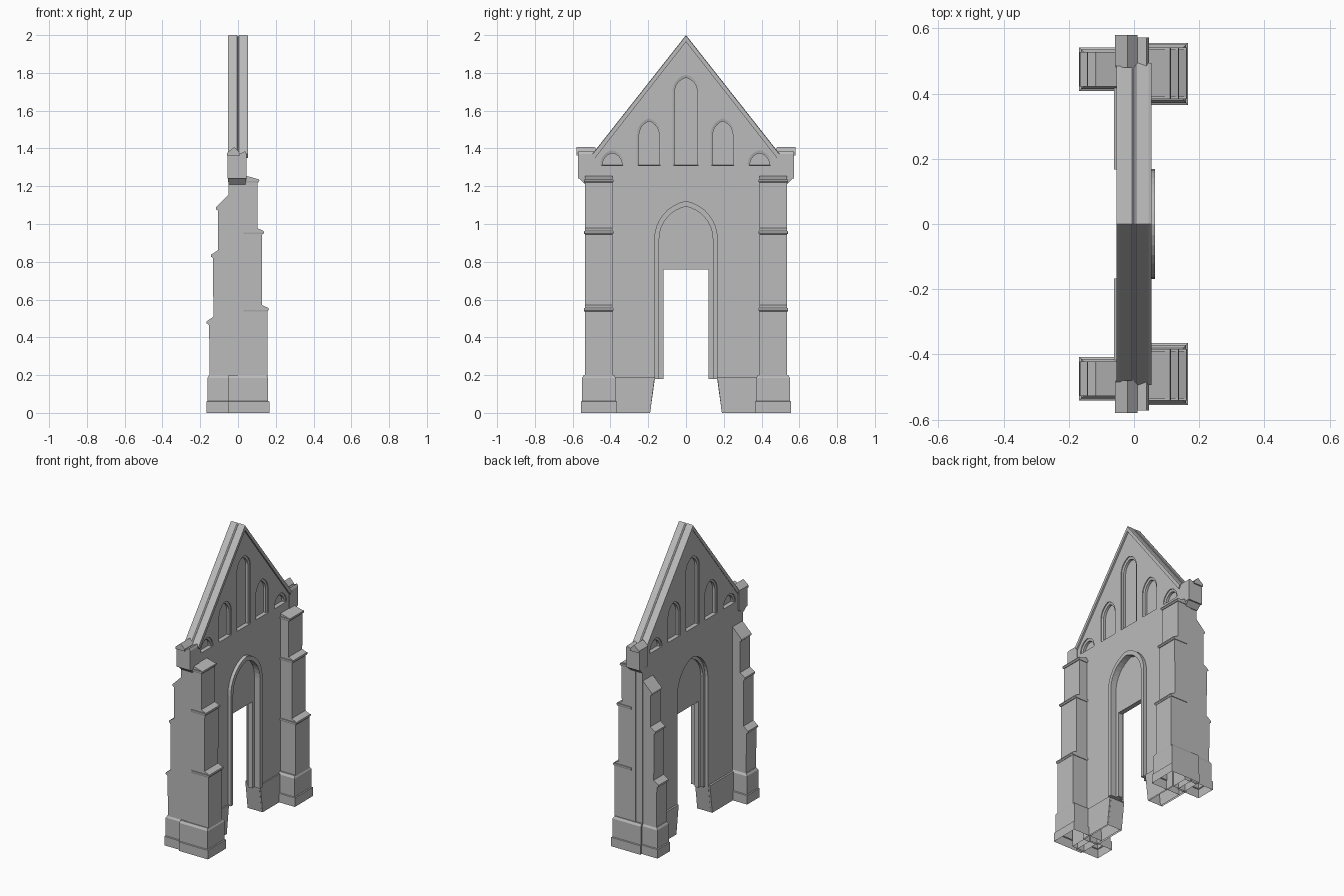
import bpy, bmesh
from math import acos, cos, sin

cube = bpy.data.objects.get("Cube")
if cube:
    bpy.data.objects.remove(cube, do_unlink=True)

stone = bpy.data.materials.new("grey stone")
stone.use_nodes = True
GREY = (0.5, 0.5, 0.5, 1)
stone.diffuse_color = GREY
bsdf = stone.node_tree.nodes["Principled BSDF"]
bsdf.inputs["Base Color"].default_value = GREY
bsdf.inputs["Roughness"].default_value = 0.8

WALL_BACK, WALL_FACE = -0.05, 0.042


def loft(name, sections, open_base=False):
    """Solid skinned through matching loops of 3D points."""
    bm = bmesh.new()
    loops = [[bm.verts.new(p) for p in s] for s in sections]
    n = len(loops[0])
    for a, b in zip(loops, loops[1:]):
        for i in range(n):
            j = (i + 1) % n
            bm.faces.new((a[i], a[j], b[j], b[i]))
    bm.faces.new(loops[0][::-1])
    bm.faces.new(loops[-1])
    bmesh.ops.recalc_face_normals(bm, faces=bm.faces)
    mesh = bpy.data.meshes.new(name)
    if open_base:
        remove_base(bm)
    bm.to_mesh(mesh)
    bm.free()
    mesh.materials.append(stone)
    obj = bpy.data.objects.new(name, mesh)
    bpy.context.collection.objects.link(obj)
    return obj


def remove_base(bm):
    under = [f for f in bm.faces if all(v.co.z < 0.001 for v in f.verts)]
    bmesh.ops.delete(bm, geom=under, context='FACES')


def along_x(pts, x):
    return [(x, y, z) for y, z in pts]


def along_y(pts, y):
    return [(x, y, z) for x, z in pts]


def rect(x0, x1, y0, y1, z):
    return [(x0, y0, z), (x1, y0, z), (x1, y1, z), (x0, y1, z)]


def arch(w, base, spring, apex, cy=0, steps=8):
    """Pointed arch outline in (y, z), from right foot to left foot."""
    h = apex - spring
    r = (w * w + h * h) / (2 * w)
    end = acos((r - w) / r)
    half = [(w - r + r * cos(end * i / steps), spring + r * sin(end * i / steps))
            for i in range(steps + 1)]
    pts = [(w, base)] + half + [(-y, z) for y, z in half[-2::-1]] + [(-w, base)]
    return [(cy + y, z) for y, z in pts]


def cut(target, cutters):
    for c in cutters:
        m = target.modifiers.new("cut", 'BOOLEAN')
        m.operation, m.solver, m.object = 'DIFFERENCE', 'EXACT', c
    bpy.context.view_layer.update()
    deps = bpy.context.evaluated_depsgraph_get()
    mesh = bpy.data.meshes.new_from_object(target.evaluated_get(deps))
    target.modifiers.clear()
    target.data = mesh
    for c in cutters:
        bpy.data.objects.remove(c, do_unlink=True)


# Gabled wall with the doorway in its outline
half = [(0.12, 0.76), (0.12, 0.18), (0.165, 0.18), (0.19, 0), (0.53, 0),
        (0.53, 1.36), (0.485, 1.365)]
outline = half + [(0, 1.975)] + [(-y, z) for y, z in half[::-1]]
wall = loft("gable_wall", [along_x(outline, WALL_BACK), along_x(outline, WALL_FACE)])

# Window and doorway recesses on both faces
windows = [(0, 0.072, 1.70, 1.79)]
for s in (-1, 1):
    windows += [(s * 0.195, 0.066, 1.47, 1.56), (s * 0.39, 0.064, 1.315, 1.39)]
cutters = []
for face, out in ((WALL_FACE, 1), (WALL_BACK, -1)):
    for cy, w, spring, apex in windows:
        outer = arch(w, 1.31, spring, apex, cy)
        inner = arch(w - 0.013, 1.312, spring, apex - 0.016, cy)
        cutters.append(loft("window_cutter", [
            along_x(outer, face + out * 0.002),
            along_x(outer, face - out * 0.006),
            along_x(inner, face - out * 0.01),
            along_x(inner, face - out * 0.026)]))
for face, out, w, apex, depth in ((WALL_FACE, 1, 0.143, 1.095, 0.02),
                                  (WALL_BACK, -1, 0.16, 1.115, 0.04)):
    door = arch(w, 0.172, 0.92, apex)
    cutters.append(loft("door_cutter", [along_x(door, face + out * 0.01),
                                        along_x(door, face - out * depth)]))
cut(wall, cutters)
bm = bmesh.new()
bm.from_mesh(wall.data)
remove_base(bm)
bm.to_mesh(wall.data)
bm.free()


# Door mouldings: a raised hood on one face, a recessed roll on the other
def arch_band(name, w, apex, width, x0, x1):
    pts = (arch(w, 0.18, 0.92, apex)
           + arch(w - width, 0.18, 0.92, apex - width * 1.15)[::-1])
    return loft(name, [along_x(pts, x0), along_x(pts, x1)])


arch_band("door_hood", 0.168, 1.122, 0.026, 0.03, 0.064)
arch_band("door_roll", 0.16, 1.115, 0.02, -0.028, -0.012)

# Roof coping: two rolls with a groove between, mitred at the ridge
TOP, EAVE_Y, EAVE_Z = 2.0, 0.495, 1.372
section = [(-0.053, 0.004), (-0.045, 0), (-0.006, 0), (0, 0.01), (0.006, 0),
           (0.045, 0), (0.053, 0.004), (0.053, 0.036), (-0.053, 0.036)]
loft("roof_coping", [
    [(x, -EAVE_Y + d * 0.4, EAVE_Z - d * 0.6) for x, d in section],
    [(x, 0, TOP - d) for x, d in section],
    [(x, EAVE_Y - d * 0.4, EAVE_Z - d * 0.6) for x, d in section]])

# Stepped buttress profiles in (x, z), with sloped weatherings
tall = [(0, 0.19), (0.155, 0.19), (0.155, 0.537), (0.163, 0.545), (0.161, 0.555),
        (0.126, 0.572), (0.128, 0.945), (0.138, 0.953), (0.136, 0.963),
        (0.102, 0.978), (0.103, 1.22), (0.113, 1.228), (0.111, 1.236),
        (0.04, 1.256), (0, 1.256)]
short = [(0, 0.19), (-0.15, 0.19), (-0.153, 0.465), (-0.167, 0.475), (-0.165, 0.485),
         (-0.13, 0.51), (-0.133, 0.82), (-0.144, 0.828), (-0.142, 0.838),
         (-0.105, 0.862), (-0.106, 1.07), (-0.118, 1.08), (-0.115, 1.09),
         (-0.05, 1.155), (0, 1.155)]


def plinth(name, x0, x1, y0, y1, s):
    """Two-step base with a chamfered top; x0 stays on the wall."""
    d = 0.006 if x1 > x0 else -0.006
    steps = ((0, 0, 0), (0.06, 0, 0), (0.063, 1, 1), (0.185, 1, 1), (0.2, 2.5, 2.5))
    loft(name, [rect(x0, x1 - d * a, s * (y0 + 0.006 * b), s * (y1 - 0.006 * b), z)
                for z, a, b in steps], open_base=True)


for s, side in ((-1, "front"), (1, "rear")):
    loft(side + "_tall_buttress", [along_y(tall, s * 0.39), along_y(tall, s * 0.535)])
    loft(side + "_short_buttress", [along_y(short, s * 0.422), along_y(short, s * 0.528)])
    plinth(side + "_tall_plinth", -0.05, 0.166, 0.365, 0.556, s)
    plinth(side + "_short_plinth", 0.0, -0.168, 0.408, 0.541, s)

    # Drip ledges under each weathering of the tall buttress
    for x, z in ((0.113, 1.236), (0.138, 0.962), (0.163, 0.554)):
        loft(side + "_drip_ledge", [rect(0.03, x - 0.006, s * 0.386, s * 0.539, z - 0.016),
                                    rect(0.03, x, s * 0.384, s * 0.541, z - 0.008),
                                    rect(0.03, x - 0.002, s * 0.384, s * 0.541, z)])

    # Low base course between buttress and doorway
    jamb = [(0.19, 0), (0.167, 0.18), (0.167, 0.19), (0.42, 0.19), (0.42, 0)]
    course = [(s * y, z) for y, z in jamb]
    loft(side + "_base_course", [along_x(course, -0.062), along_x(course, 0.05)],
         open_base=True)

    # Kneeler block with a small ridged cap and a moulding beneath
    block = [(-0.056, 1.24), (-0.056, 1.372), (-0.02, 1.405), (0.01, 1.372),
             (0.038, 1.385), (0.046, 1.37), (0.046, 1.24)]
    loft(side + "_kneeler", [along_y(block, s * 0.48), along_y(block, s * 0.572)])
    cap = [(-0.058, 1.362), (-0.058, 1.376), (-0.02, 1.408), (0.01, 1.376),
           (0.01, 1.362)]
    loft(side + "_kneeler_cap", [along_y(cap, s * 0.485), along_y(cap, s * 0.58)])
    loft(side + "_kneeler_moulding", [rect(-0.05, 0.04, s * 0.5, s * 0.535, 1.21),
                                      rect(-0.054, 0.044, s * 0.5, s * 0.565, 1.242)])
